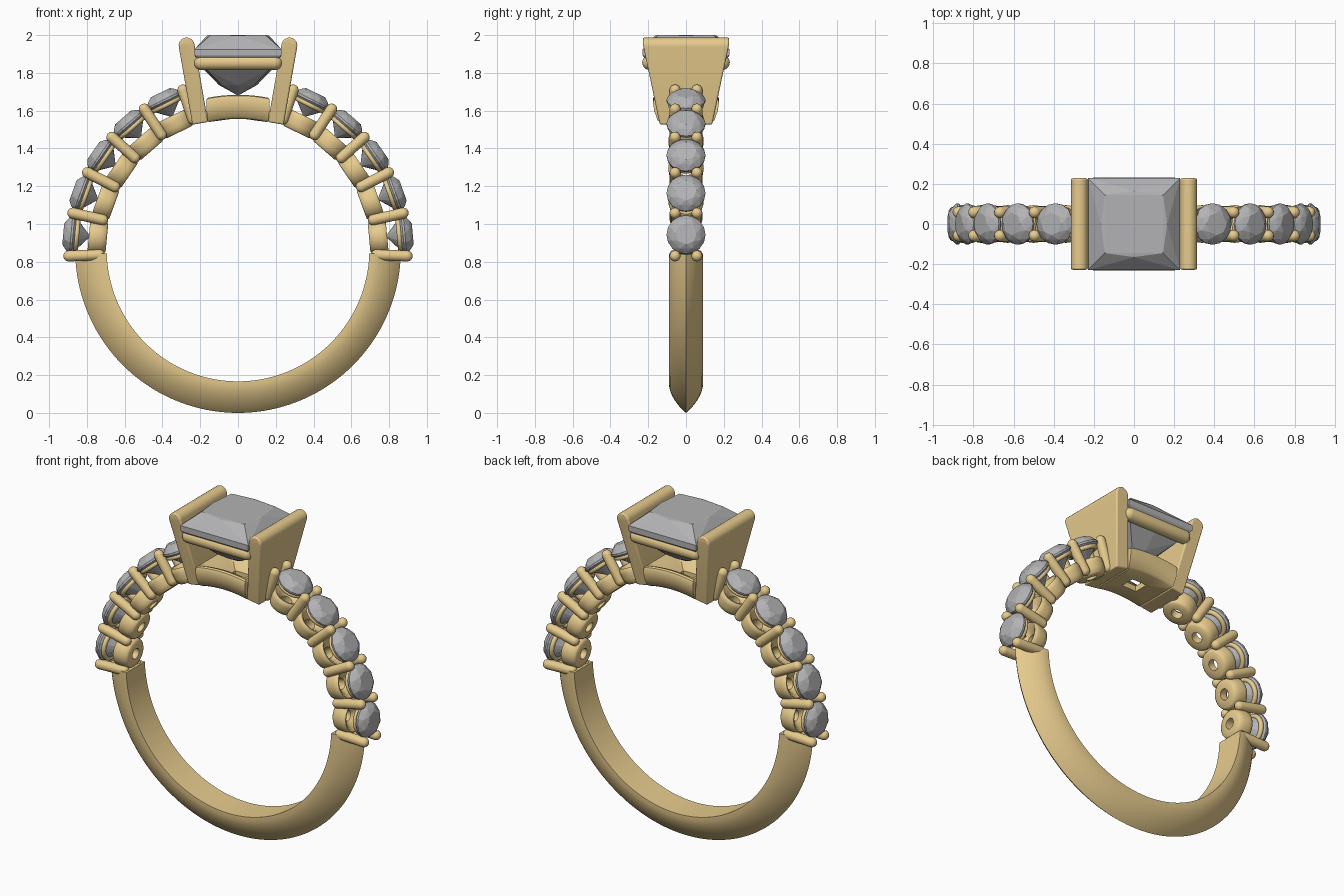
import bpy, bmesh, math
from mathutils import Vector, Matrix

if "Cube" in bpy.data.objects:
    bpy.data.objects.remove(bpy.data.objects["Cube"])

CZ, RI, RO = 0.862, 0.695, 0.862      # ring centre height, inner and outer radius
gold = bpy.data.materials.new("gold")
gold.diffuse_color = (0.80, 0.60, 0.27, 1)
gold.use_nodes = True
gold.node_tree.nodes["Principled BSDF"].inputs["Base Color"].default_value = gold.diffuse_color
grey = bpy.data.materials.new("grey_stone")
grey.diffuse_color = (0.45, 0.45, 0.46, 1)
grey.use_nodes = True
grey.node_tree.nodes["Principled BSDF"].inputs["Base Color"].default_value = grey.diffuse_color


def finish(name, bm, mat, smooth=40, bevel=0, matrix=None):
    bmesh.ops.recalc_face_normals(bm, faces=bm.faces[:])
    me = bpy.data.meshes.new(name)
    bm.to_mesh(me)
    bm.free()
    ob = bpy.data.objects.new(name, me)
    bpy.context.collection.objects.link(ob)
    me.materials.append(mat)
    if matrix:
        ob.matrix_world = matrix
    if bevel:
        m = ob.modifiers.new("bevel", 'BEVEL')
        m.width, m.segments, m.limit_method = bevel, 3, 'ANGLE'
    if smooth:
        bpy.ops.object.select_all(action='DESELECT')
        ob.select_set(True)
        bpy.context.view_layer.objects.active = ob
        bpy.ops.object.shade_smooth_by_angle(angle=math.radians(smooth))
    return ob


def hull(points):
    bm = bmesh.new()
    for p in points:
        bm.verts.new(p)
    bmesh.ops.convex_hull(bm, input=bm.verts[:])
    bmesh.ops.dissolve_limit(bm, angle_limit=0.01, verts=bm.verts[:], edges=bm.edges[:])
    return bm


def loft(loops, closed=False, caps=False):
    # joins equal-length closed loops of points into a skin
    bm = bmesh.new()
    rows = [[bm.verts.new(p) for p in l] for l in loops]
    n = len(rows[0])
    pairs = list(zip(rows, rows[1:])) + ([(rows[-1], rows[0])] if closed else [])
    for a, b in pairs:
        for i in range(n):
            j = (i + 1) % n
            bm.faces.new((a[i], a[j], b[j], b[i]))
    if caps:
        bm.faces.new(rows[0])
        bm.faces.new(rows[-1])
    return bm


def circle(r, z, n, off=0.0):
    return [(r * math.cos(2 * math.pi * (i + off) / n),
             r * math.sin(2 * math.pi * (i + off) / n), z) for i in range(n)]


def radial(deg, r, y=0.0):
    # frame on the ring whose local z points outward
    a = math.radians(deg)
    return (Matrix.Translation((r * math.cos(a), y, CZ + r * math.sin(a)))
            @ Matrix.Rotation(math.pi / 2 - a, 4, 'Y'))


def capsule(r, z0, z1, n=16):
    k = 6
    loops = []
    for i in range(k):
        t = math.pi / 2 * (i + 0.15) / k
        loops.append(circle(r * math.sin(t), z0 + r - r * math.cos(t), n))
    loops.append(circle(r, z0 + r, n))
    loops.append(circle(r, z1 - r, n))
    for i in reversed(range(k)):
        t = math.pi / 2 * (i + 0.15) / k
        loops.append(circle(r * math.sin(t), z1 - r + r * math.cos(t), n))
    return loft(loops, caps=True)


# lower shank: flat inside, pointed arch outside, swept round the bottom
half = [(RI, 0.09), (0.72, 0.09), (0.745, 0.084), (0.77, 0.074), (0.795, 0.06),
        (0.82, 0.042), (0.845, 0.02)]
section = half + [(RO, 0.0)] + [(r, -y) for r, y in reversed(half)]
loops = []
for i in range(97):
    a = math.radians(181.5 + 177 * i / 96)
    loops.append([(r * math.cos(a), y, CZ + r * math.sin(a)) for r, y in section])
finish("shank", loft(loops, caps=True), gold)

# side stones, seats and prongs up both shoulders
STEP, START = 14.6, -2.0
for side in (1, -1):
    tag = "right" if side > 0 else "left"
    for i in range(6):
        deg = START + STEP * i
        deg = deg if side > 0 else 180 - deg
        for y in (-0.058, 0.058):
            finish(f"{tag}_prong_{i}", capsule(0.029, 0.705, 0.925), gold,
                   matrix=radial(deg, 0, y))
    for i in range(5):
        deg = START + STEP * (i + 0.5)
        deg = deg if side > 0 else 180 - deg
        # cup with a drilled hole
        prof = [(0.032, 0.697), (0.074, 0.697), (0.084, 0.705), (0.091, 0.73), (0.094, 0.765),
                (0.092, 0.785), (0.084, 0.793), (0.074, 0.79), (0.032, 0.745)]
        finish(f"{tag}_cup_{i}", loft([circle(r, z, 32) for r, z in prof], closed=True),
               gold, matrix=radial(deg, 0))
        # thin rail under the girdle
        rail = [(0.081 + 0.014 * math.cos(t * math.pi / 5), 0.858 + 0.014 * math.sin(t * math.pi / 5))
                for t in range(10)]
        finish(f"{tag}_seat_rail_{i}", loft([circle(r, z, 32) for r, z in rail], closed=True),
               gold, matrix=radial(deg, 0))
        # round brilliant
        pts = (circle(0.056, 0.929, 8) + circle(0.083, 0.914, 8, 0.5) + circle(0.103, 0.888, 16)
               + circle(0.103, 0.877, 16) + circle(0.05, 0.828, 8, 0.5) + [(0, 0, 0.785)])
        finish(f"{tag}_stone_{i}", hull(pts), grey, smooth=0, matrix=radial(deg, 0))

# leaning side walls of the head with rounded top edge
for side in (1, -1):
    base, top = Vector((0.2, 1.533)), Vector((0.272, 1.945))
    d = (top - base).normalized()
    nrm = Vector((d.y, -d.x))
    h = 0.042
    prof = [base - nrm * h, base + nrm * h]
    prof += [top + nrm * h * math.cos(t * math.pi / 12) + d * h * math.sin(t * math.pi / 12)
             for t in range(13)]
    pts = []
    for p in prof:
        w = 0.14 + (min(p.y, 1.95) - 1.533) / 0.417 * 0.088
        pts += [(side * p.x, w, p.y), (side * p.x, -w, p.y)]
    finish("right_head_wall" if side > 0 else "left_head_wall", hull(pts), gold, bevel=0.008)

# front and back rails under the centre stone
for name, y in (("front_head_rail", -0.192), ("back_head_rail", 0.192)):
    finish(name, capsule(0.04, -0.235, 0.235, 20), gold,
           matrix=Matrix.Translation((0, y, 1.855)) @ Matrix.Rotation(math.pi / 2, 4, 'Y'))


# arched gallery frame following the finger hole, open in the middle
def rect(hx, hy, r, n=8):
    c = [(-hx, -hy), (hx, -hy), (hx, hy), (-hx, hy)]
    out = []
    for k in range(4):
        (x0, y0), (x1, y1) = c[k], c[(k + 1) % 4]
        for i in range(n):
            x, y = x0 + (x1 - x0) * i / n, y0 + (y1 - y0) * i / n
            out.append((x, y, CZ + math.sqrt(r * r - x * x)))
    return out


frame = [rect(0.05, 0.045, RI), rect(0.155, 0.135, RI), rect(0.162, 0.15, 0.705),
         rect(0.166, 0.168, 0.755), rect(0.168, 0.175, 0.80), rect(0.166, 0.168, 0.817),
         rect(0.16, 0.155, 0.822), rect(0.135, 0.125, 0.81), rect(0.05, 0.045, 0.73)]
finish("gallery_frame", loft(frame, closed=True), gold)


# square centre stone
def square(h, z):
    return [(x, y, z) for x in (-h, h) for y in (-h, h)]


def cross(h, z):
    return [(h, 0, z), (-h, 0, z), (0, h, z), (0, -h, z)]


pts = (square(0.145, 2.0) + cross(0.165, 1.997) + square(0.23, 1.925) + square(0.23, 1.893)
       + square(0.165, 1.815) + cross(0.178, 1.815) + square(0.085, 1.735) + cross(0.1, 1.735)
       + [(0, 0, 1.68)])
finish("centre_stone", hull(pts), grey, smooth=0)
